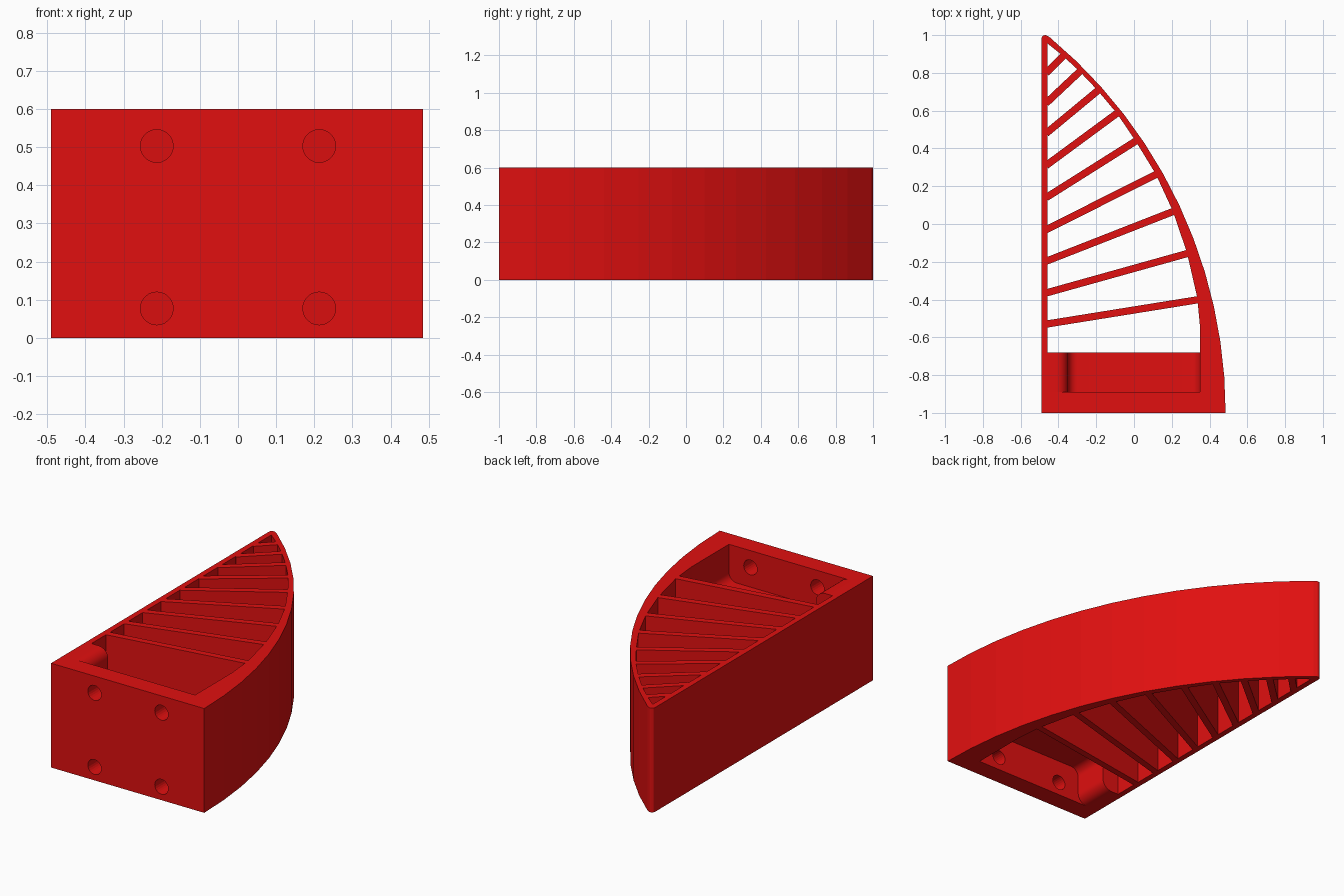
import bpy, bmesh, math
from mathutils import Matrix, Vector

if "Cube" in bpy.data.objects:
    bpy.data.objects.remove(bpy.data.objects["Cube"])

H = 0.6
mat = bpy.data.materials.new("red")
mat.diffuse_color = (0.75, 0.005, 0.005, 1)
mat.use_nodes = True
mat.node_tree.nodes["Principled BSDF"].inputs["Base Color"].default_value = mat.diffuse_color


def prism(name, pts, vec):
    """Extrude a closed 3D polygon along vec."""
    bm = bmesh.new()
    face = bm.faces.new([bm.verts.new(p) for p in pts])
    top = bmesh.ops.extrude_face_region(bm, geom=[face])["geom"]
    bmesh.ops.translate(bm, vec=Vector(vec),
                        verts=[v for v in top if isinstance(v, bmesh.types.BMVert)])
    bmesh.ops.recalc_face_normals(bm, faces=bm.faces)
    me = bpy.data.meshes.new(name)
    bm.to_mesh(me)
    bm.free()
    me.materials.append(mat)
    ob = bpy.data.objects.new(name, me)
    bpy.context.collection.objects.link(ob)
    return ob


def upright(name, pts, z=0.0, h=H):
    return prism(name, [(x, y, z) for x, y in pts], (0, 0, h))


def cut(target, cutter):
    m = target.modifiers.new(cutter.name, "BOOLEAN")
    m.operation = "DIFFERENCE"
    m.solver = "EXACT"
    m.object = cutter
    cutter.hide_render = True
    cutter.hide_viewport = True


def arc(cx, cz, r, a0, a1, n=8):
    return [(cx + r * math.cos(math.radians(a0 + (a1 - a0) * i / n)),
             cz + r * math.sin(math.radians(a0 + (a1 - a0) * i / n))) for i in range(n + 1)]


# Outer shell: straight back, circular belly, rounded tip
R, CX = 2.589, -2.104
outline = [(-0.49, -1)] + arc(CX, -1, R, 0, 50.2, 12) + arc(-0.471, 0.981, 0.019, 50, 180, 6)
shell = upright("finger_shell", outline)

# Hollow inside the shell
inner = [(-0.457, -0.89), (0.35, -0.89), (0.35, -0.55), (0.335, -0.39), (0.28, -0.15),
         (0.205, 0.07), (0.115, 0.265), (0.008, 0.44), (-0.09, 0.585), (-0.195, 0.71),
         (-0.29, 0.81), (-0.38, 0.893), (-0.457, 0.955)]
cut(shell, upright("hollow_cutter", inner, -0.1, H + 0.2))

# Four screw holes through the front wall
for x in (-0.213, 0.213):
    for z in (0.077, 0.503):
        ring = [(px, -1.1, pz) for px, pz in arc(x, z, 0.043, 0, 345, 23)]
        cut(shell, prism("screw_hole_cutter", ring, (0, 0.28, 0)))

# Mounting block behind the front wall, pocketed from above and below
top = ([(-0.457, 0.6)] + arc(-0.41, 0.54, 0.06, 90, 0)
       + arc(-0.30, 0.44, 0.05, 180, 270) + arc(0.30, 0.44, 0.05, 270, 360))
bottom = [(x, H - z) for x, z in reversed(top)]
block = prism("mounting_block", [(x, -0.89, z) for x, z in top + bottom], (0, 0.21, 0))

# Slanted ribs between the straight back and the curved belly
ribs = [(-0.53, 0.345, -0.40), (-0.365, 0.287, -0.155), (-0.197, 0.212, 0.068),
        (-0.03, 0.122, 0.265), (0.14, 0.014, 0.442), (0.31, -0.085, 0.59),
        (0.48, -0.187, 0.71), (0.64, -0.282, 0.812), (0.80, -0.372, 0.892)]
for y0, x1, y1 in ribs:
    a, b = Vector((-0.465, y0)), Vector((x1, y1))
    d = (b - a).normalized()
    n = Vector((-d.y, d.x)) * 0.019
    upright("rib", [a - n, b - n, b + n, a + n])

# Smooth only the fine curves
for ob in (shell, block):
    bpy.ops.object.select_all(action="DESELECT")
    ob.select_set(True)
    bpy.context.view_layer.objects.active = ob
    if ob is block:
        bpy.ops.object.shade_smooth_by_angle(angle=math.radians(30))
